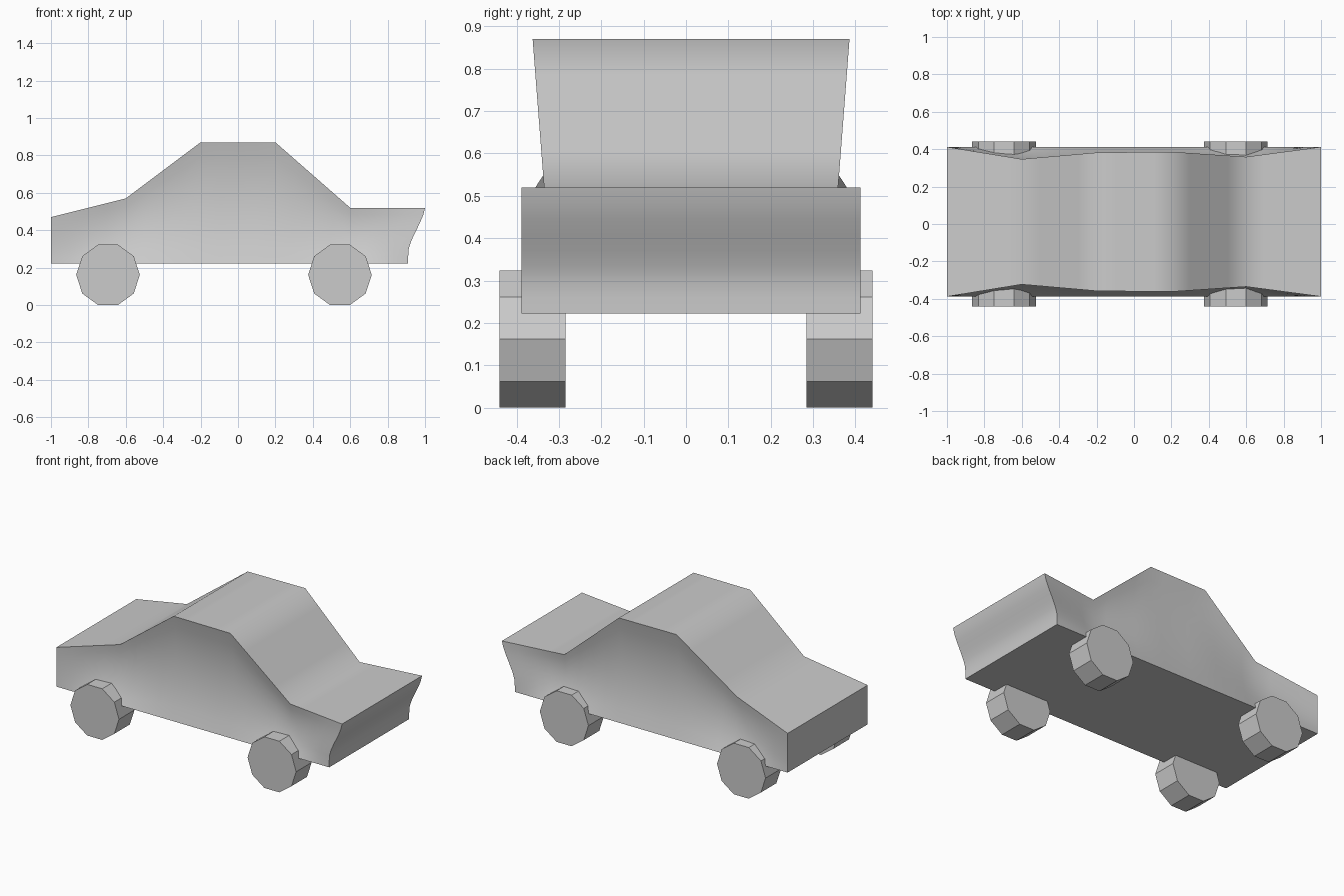
import bpy, bmesh, math
from mathutils import Matrix

if "Cube" in bpy.data.objects:
    bpy.data.objects.remove(bpy.data.objects["Cube"])

# side profile stations: x, top height, inward offset of the top edge
STATIONS = [(-1, .47, 0), (-.6, .57, .065), (-.2, .87, .03),
            (.2, .87, .026), (.6, .52, .053), (1, .52, 0)]
BOTTOM, HALF_W, MID_Y = .222, .40, .012
ROWS, STEPS = 8, 4


def finish(name, bm, smooth=None):
    bmesh.ops.recalc_face_normals(bm, faces=bm.faces)
    mesh = bpy.data.meshes.new(name)
    bm.to_mesh(mesh)
    bm.free()
    ob = bpy.data.objects.new(name, mesh)
    bpy.context.collection.objects.link(ob)
    if smooth:
        bpy.context.view_layer.objects.active = ob
        ob.select_set(True)
        bpy.ops.object.shade_smooth_by_angle(angle=math.radians(smooth))
        ob.select_set(False)
    return ob


def undercut(v):
    # S-shaped recess of the nose: 0 at the top edge, .09 at the bottom
    t = min(max((1 - v) / .78, 0), 1)
    return .09 * (.4 * t + .6 * t * t * (3 - 2 * t))


# car body: lofted cross-sections with hollowed sides
bm = bmesh.new()
columns = [STATIONS[0]]
for a, b in zip(STATIONS, STATIONS[1:]):
    columns += [tuple(p + (q - p) * k / STEPS for p, q in zip(a, b))
                for k in range(1, STEPS + 1)]
rings = []
for x, top, inset in columns:
    sides = []
    for s in (-1, 1):
        col = []
        for j in range(ROWS + 1):
            v = j / ROWS
            depth = inset * v + .19 * (1 - x * x) * v * (1 - v)
            px = x - undercut(v) * max(0, (x - .6) / .4)
            col.append(bm.verts.new((px, MID_Y + s * (HALF_W - depth),
                                     BOTTOM + (top - BOTTOM) * v)))
        sides.append(col)
    rings.append(sides[0] + sides[1][::-1])
n = len(rings[0])
for a, b in zip(rings, rings[1:]):
    for j in range(n):
        k = (j + 1) % n
        bm.faces.new((a[j], b[j], b[k], a[k]))
for r in (rings[0], rings[-1]):
    for j in range(ROWS):
        bm.faces.new((r[j], r[j + 1], r[n - 2 - j], r[n - 1 - j]))
finish("car_body", bm, 45)

# four ten-sided wheels
R = .17
for end, x in (("left", -.695), ("right", .545)):
    for side, y in (("front", -.3625), ("back", .3625)):
        bm = bmesh.new()
        bmesh.ops.create_cone(bm, cap_ends=True, segments=10,
                              radius1=R, radius2=R, depth=.155)
        # put a vertex on the x axis so the wheel rests on a flat
        v = bm.verts[:][0].co
        turn = -math.atan2(v.y, v.x)
        bm.transform(Matrix.Translation((x, y, R * math.cos(math.pi / 10)))
                     @ Matrix.Rotation(math.pi / 2, 4, 'X')
                     @ Matrix.Rotation(turn, 4, 'Z'))
        finish(f"wheel_{side}_{end}", bm)
